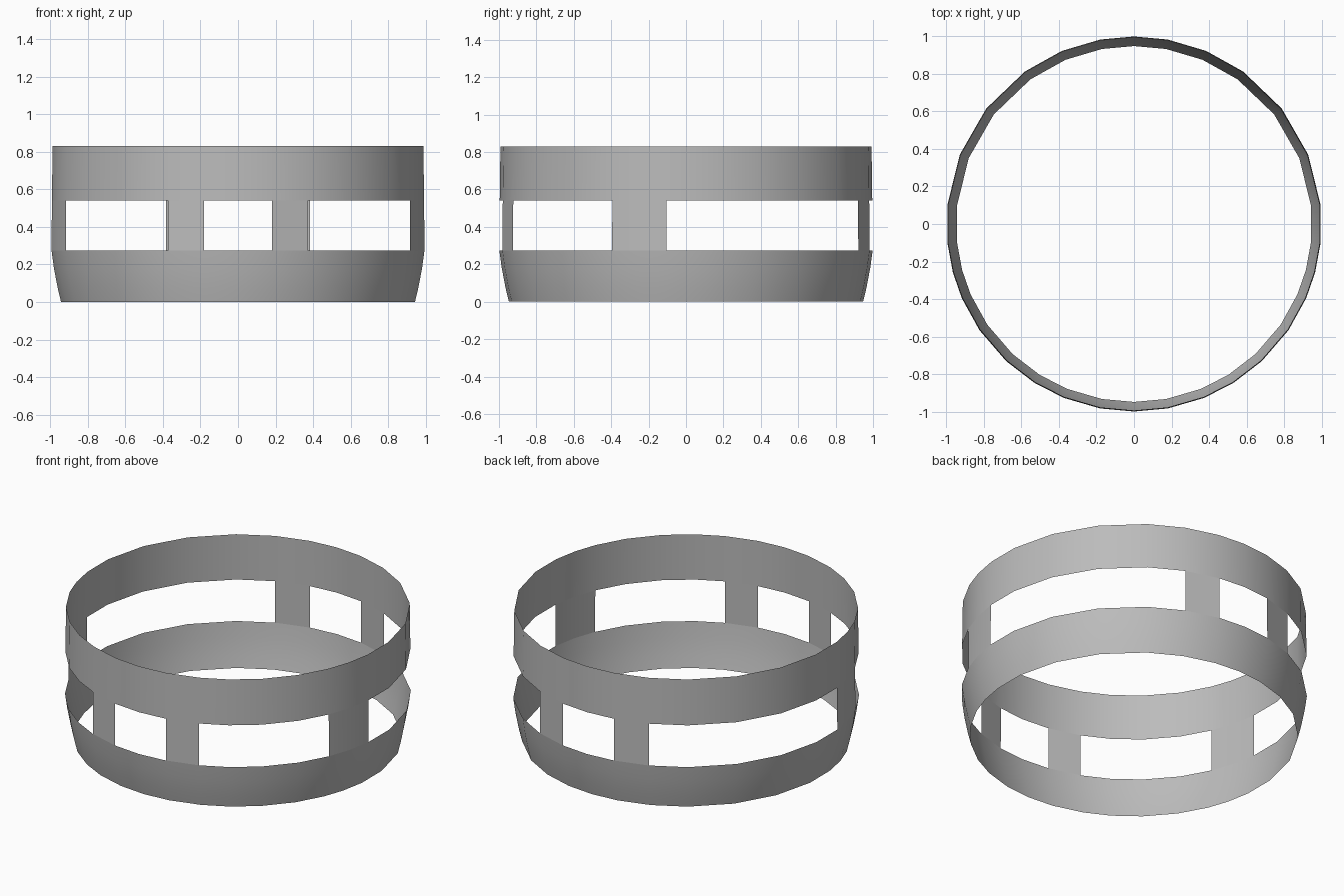
import bpy, bmesh, math

cube = bpy.data.objects.get("Cube")
if cube:
    bpy.data.objects.remove(cube, do_unlink=True)

grey = bpy.data.materials.new("plain grey")
grey.use_nodes = True
colour = (0.5, 0.5, 0.5, 1)
grey.diffuse_color = colour
grey.node_tree.nodes["Principled BSDF"].inputs["Base Color"].default_value = colour

# Facet corners on one half, in degrees from the front centre
half = [0, 10.4, 22, 32, 43, 55.5, 66.7, 75, 84, 96, 111.7, 128, 144.4, 157.4, 169.6, 180]
angles = half + [360 - a for a in reversed(half[1:-1])]
# Half-circle spans filled by upright posts
post_spans = {"front_post": (10.4, 22), "side_post": (66.7, 84), "back_post": (157.4, 169.6)}


def shell(name, profile, corners, closed):
    """Sweep a (radius, height) profile around the given corner angles."""
    bm = bmesh.new()
    rows = []
    for r, z in profile:
        rows.append([bm.verts.new((r * math.sin(math.radians(a)),
                                   -r * math.cos(math.radians(a)), z)) for a in corners])
    n = len(corners)
    for low, high in zip(rows, rows[1:]):
        for i in range(n if closed else n - 1):
            j = (i + 1) % n
            bm.faces.new((low[i], low[j], high[j], high[i]))
    mesh = bpy.data.meshes.new(name)
    bm.to_mesh(mesh)
    bm.free()
    mesh.materials.append(grey)
    mesh.shade_smooth()
    obj = bpy.data.objects.new(name, mesh)
    bpy.context.collection.objects.link(obj)
    return obj


# Tapered lower band and straight upper band, both open sheets
shell("lower_band", [(0.947, 0), (0.965, 0.075), (0.985, 0.18), (0.998, 0.275)], angles, True)
shell("upper_band", [(0.996, 0.54), (0.992, 0.83)], angles, True)

# Posts joining the bands, mirrored left and right
for name, (start, end) in post_spans.items():
    span = [a for a in half if start <= a <= end]
    post = [(0.998, 0.275), (0.996, 0.54)]
    shell(name + "_left", post, span, False)
    shell(name + "_right", post, [360 - a for a in reversed(span)], False)
